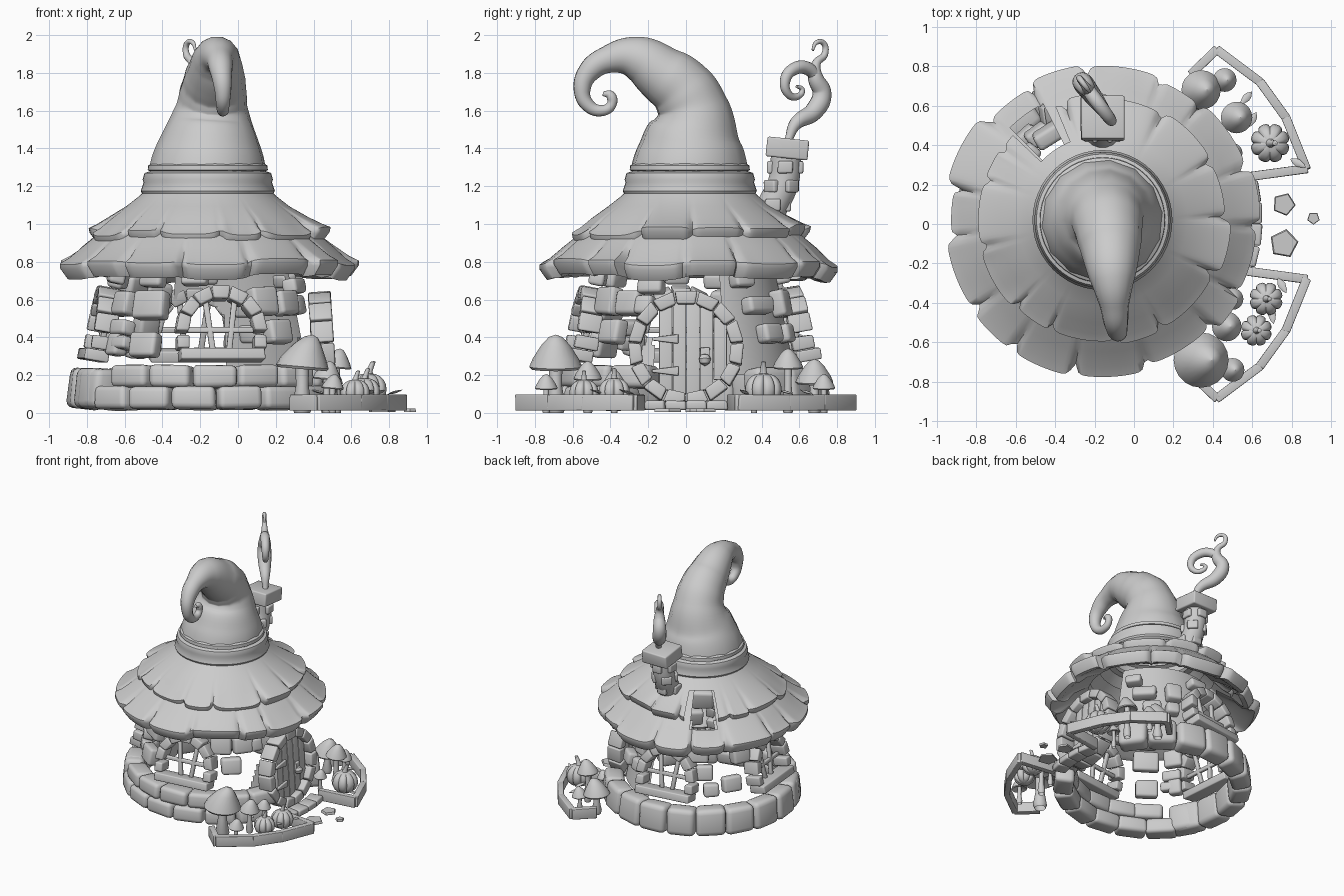
import bpy, bmesh, math, random
from math import sin, cos, radians, pi
from mathutils import Matrix, Vector

random.seed(7)
if "Cube" in bpy.data.objects:
    bpy.data.objects.remove(bpy.data.objects["Cube"])

CENTRE = Vector((-0.16, 0.02, 0))
grey = bpy.data.materials.new("plain_grey")
grey.use_nodes = True
grey.diffuse_color = (0.6, 0.6, 0.6, 1)
grey.node_tree.nodes["Principled BSDF"].inputs["Base Color"].default_value = (0.6, 0.6, 0.6, 1)


def finish(name, bm, angle=40):
    mesh = bpy.data.meshes.new(name)
    bm.to_mesh(mesh)
    bm.free()
    obj = bpy.data.objects.new(name, mesh)
    bpy.context.collection.objects.link(obj)
    smooth(obj, angle)


def smooth(obj, angle=40):
    obj.data.materials.append(grey)
    bpy.ops.object.select_all(action='DESELECT')
    bpy.context.view_layer.objects.active = obj
    obj.select_set(True)
    bpy.ops.object.shade_smooth_by_angle(angle=radians(angle))


def T(x, y, z):
    return Matrix.Translation((x, y, z))


def R(deg, axis):
    return Matrix.Rotation(radians(deg), 4, axis)


def on_ring(deg, radius, z, lean=0):
    """Frame on the round wall: x along the wall, y outward, z up."""
    return Matrix.Translation(CENTRE) @ R(deg - 90, 'Z') @ T(0, radius, z) @ R(lean, 'X')


def wall_radius(z):
    return 0.64 - 0.21 * z


def block(bm, frame, size, taper=1.0, jitter=0.06, soft=0.25):
    """Rounded, slightly uneven stone or beam, bevelled in its own space."""
    part = bmesh.new()
    bmesh.ops.create_cube(part, size=1)
    for v in part.verts:
        if v.co.z < 0:
            v.co.x *= taper
        v.co = [c * s * (1 + random.uniform(-jitter, jitter)) for c, s in zip(v.co, size)]
    part.normal_update()
    bmesh.ops.bevel(part, geom=part.edges[:], offset=min(size) * soft, segments=3, profile=0.5, affect='EDGES')
    part.transform(frame)
    mesh = bpy.data.meshes.new("part")
    part.to_mesh(mesh)
    part.free()
    bm.from_mesh(mesh)
    bpy.data.meshes.remove(mesh)


def grid(bm, rows, wrap=False, keep=None):
    made = [[bm.verts.new(p) for p in row] for row in rows]
    for i in range(len(made) - 1):
        n = len(made[i])
        for j in range(n if wrap else n - 1):
            if keep is None or keep(i, j):
                k = (j + 1) % n
                bm.faces.new((made[i][j], made[i][k], made[i + 1][k], made[i + 1][j]))
    bmesh.ops.recalc_face_normals(bm, faces=bm.faces[:])


def lathe(bm, profile, frame, sides=24, ribs=0, lean=0):
    rows = []
    for r, z in profile:
        ring = []
        for j in range(sides):
            a = 2 * pi * j / sides
            q = r * (1 - 0.16 * (1 - abs(sin(a * ribs / 2))) ** 2) if ribs else r
            ring.append(frame @ Vector((q * cos(a) + lean * z * z, q * sin(a), z)))
        rows.append(ring)
    grid(bm, rows, wrap=True)


def tube(name, path):
    """Tapered tube through points (x, y, z, radius)."""
    curve = bpy.data.curves.new(name, 'CURVE')
    curve.dimensions = '3D'
    curve.bevel_depth = 1
    curve.bevel_resolution = 5
    curve.use_fill_caps = True
    curve.resolution_u = 8
    spline = curve.splines.new('BEZIER')
    spline.radius_interpolation = 'CARDINAL'
    spline.bezier_points.add(len(path) - 1)
    for point, (x, y, z, r) in zip(spline.bezier_points, path):
        point.co, point.radius = (x, y, z), r
        point.handle_left_type = point.handle_right_type = 'AUTO'
    obj = bpy.data.objects.new(name, curve)
    bpy.context.collection.objects.link(obj)
    bpy.ops.object.select_all(action='DESELECT')
    bpy.context.view_layer.objects.active = obj
    obj.select_set(True)
    bpy.ops.object.convert(target='MESH')
    smooth(bpy.context.object, 50)


# Roof tiers with uneven petal shingles; weight says how much a row follows the petals
def petal_tier(name, profile, count, keep):
    n = 240
    cuts = [(k + random.uniform(-0.25, 0.25)) / count for k in range(count)]
    length = [random.uniform(-0.015, 0.05) for _ in cuts]
    lift = [random.uniform(-0.04, 0.025) for _ in cuts]
    rows = []
    for radius, z, weight in profile:
        ring = []
        for j in range(n):
            u = (j / n - cuts[0]) % 1
            k = max(i for i in range(count) if cuts[i] - cuts[0] <= u + 1e-9)
            start = cuts[k] - cuts[0]
            end = cuts[k + 1] - cuts[0] if k + 1 < count else 1
            s = abs(2 * (u - start) / (end - start) - 1)
            notch = s ** 12
            r = radius * (1 - weight * (0.1 * notch + length[k] * (1 - notch)))
            h = z + weight * (lift[k] * (1 - s ** 4) - 0.01 * notch)
            a = 2 * pi * j / n
            ring.append(CENTRE + Vector((r * cos(a), r * sin(a), h)))
        rows.append(ring)
    bm = bmesh.new()
    grid(bm, rows, True, lambda i, j: keep(i, j * 360 / n))
    finish(name, bm, 45)


petal_tier("lower_roof", [(0.40, 1.09, 0), (0.48, 1.03, 0), (0.58, 0.95, 0), (0.67, 0.885, 0.25),
           (0.75, 0.83, 0.8), (0.80, 0.805, 1), (0.80, 0.78, 1), (0.76, 0.725, 1), (0.72, 0.735, 1),
           (0.62, 0.80, 0.4), (0.48, 0.87, 0)], 15, lambda i, a: not (i in (0, 1, 2, 8, 9) and 116 < a < 134))
petal_tier("upper_roof", [(0.31, 1.20, 0), (0.36, 1.15, 0), (0.43, 1.095, 0), (0.53, 1.035, 0.3),
           (0.60, 0.995, 0.8), (0.645, 0.975, 1), (0.64, 0.95, 1), (0.61, 0.91, 1), (0.57, 0.93, 1),
           (0.47, 1.0, 0.5)], 13, lambda i, a: not (i > 1 and 112 < a < 136))

# Pointed hat with a rolled band and curled tip
bm = bmesh.new()
lathe(bm, [(0.30, 1.16), (0.345, 1.155), (0.355, 1.175), (0.34, 1.22), (0.345, 1.235), (0.335, 1.27),
           (0.305, 1.28), (0.318, 1.285), (0.316, 1.31), (0.28, 1.33)],
      Matrix.Translation(CENTRE), 48)
finish("hat_band", bm)
tube("hat_cone", [(-.16, .02, 1.27, .315), (-.15, .03, 1.43, .27), (-.14, .035, 1.6, .2), (-.13, -.02, 1.71, .175),
     (-.12, -.12, 1.79, .155), (-.11, -.27, 1.88, .118), (-.1, -.40, 1.875, .078), (-.09, -.51, 1.81, .06),
     (-.08, -.55, 1.71, .045), (-.08, -.52, 1.63, .036), (-.08, -.45, 1.6, .03), (-.08, -.395, 1.63, .026),
     (-.08, -.4, 1.68, .026), (-.08, -.44, 1.69, .012)])

# Chimney with stones, cap and curling smoke
tube("chimney_shaft", [(-.16, .40, .98, .085), (-.16, .46, 1.1, .085), (-.16, .515, 1.22, .083), (-.16, .53, 1.36, .082)])
bm = bmesh.new()
for k, (y, z) in enumerate([(.46, 1.1), (.505, 1.2), (.525, 1.3)]):
    for deg in range(0, 360, 90):
        block(bm, T(-.16, y, z) @ R(deg + 45 * k, 'Z') @ T(0, .076, 0), (.08, .04, .065))
finish("chimney_stones", bm)
bm = bmesh.new()
block(bm, T(-.16, .535, 1.4) @ R(-6, 'X'), (.22, .22, .105), jitter=.04, soft=.1)
finish("chimney_cap", bm)


def smoke(points):
    return [(-.12 - .75 * (y - .53), y, z, r) for y, z, r in points]


tube("smoke_plume", smoke([(.54, 1.44, .02), (.58, 1.53, .035), (.68, 1.6, .05), (.72, 1.69, .05), (.685, 1.78, .04),
     (.69, 1.85, .024), (.735, 1.9, .018), (.73, 1.955, .015), (.69, 1.96, .012), (.67, 1.92, .007)]))
tube("smoke_curl", smoke([(.71, 1.74, .03), (.65, 1.82, .035), (.57, 1.82, .033), (.525, 1.76, .028), (.54, 1.69, .022),
     (.59, 1.675, .018), (.615, 1.71, .014), (.585, 1.73, .008)]))


# Surviving plaster wall beside the door, open around the rear window
def wall_kept(i, j):
    a, z = -34 + 2 * j, 0.2 + 0.04 * i
    if a < -20:
        return z < 0.42 - abs(a + 25) * 0.02
    width = 0.19 if z < 0.45 else 0.19 - max(0, z - 0.5)
    in_window = abs(radians(a - 98)) * 0.55 < width and z < 0.62
    return 18 < a < 112 and not in_window


bm = bmesh.new()
grid(bm, [[on_ring(-34 + 2 * j, wall_radius(.2 + .04 * i) - .03, .2 + .04 * i).translation for j in range(76)]
          for i in range(17)], keep=wall_kept)
finish("plaster_wall", bm)

# Foundation: one row of big stones at the rear, two rows at the front
bm = bmesh.new()
for k in range(10):
    block(bm, on_ring(38 + 18.5 * k, .66, .128, 6), (.22, .15, .215))
for k in range(6):
    for row in range(2):
        deg = -136 + 20 * k + 9 * row
        block(bm, on_ring(deg, .66 - .02 * row, .078 + .112 * row, 5), (.23, .15, .12))
block(bm, on_ring(-151, .66, .128, 5), (.2, .15, .21))
finish("foundation_stones", bm)

# Loose wall stones: angle, height, width, tallness
bm = bmesh.new()
for deg, z, w, h in [(-125, .57, .2, .15), (-126, .71, .14, .09), (-126, .36, .17, .13), (-146, .45, .14, .08),
                     (-148, .58, .14, .13), (-143, .37, .12, .07), (-56, .59, .16, .15), (-38, .58, .15, .13),
                     (-24, .67, .14, .08), (-48, .43, .15, .13), (-27, .57, .1, .1), (44, .57, .18, .09),
                     (50, .42, .14, .1), (68, .58, .12, .14), (66, .42, .1, .1), (122, .62, .16, .14),
                     (127, .47, .13, .12), (141, .68, .15, .1), (148, .37, .15, .12), (158, .58, .15, .14),
                     (132, .34, .12, .1), (212, .36, .1, .12), (-98, .71, .14, .07), (163, .7, .13, .08),
                     (34, .7, .12, .07), (92, .72, .14, .07), (188, .72, .13, .07)]:
    block(bm, on_ring(deg, wall_radius(z), z, 12), (w, .085, h))
finish("wall_stones", bm)

# Arched windows
for name, deg in (("front", -83), ("rear", 98), ("side", 185)):
    bm = bmesh.new()
    frame = on_ring(deg, .565, .43, 10)
    for t in range(-78, 90, 26):
        block(bm, frame @ R(t, 'Y') @ T(0, 0, .205), (.1, .12, .068), .78, .04, .15)
    for side in (-1, 1):
        block(bm, frame @ T(.205 * side, 0, -.06), (.065, .12, .07), soft=.15)
    block(bm, frame @ T(0, .02, -.13), (.45, .13, .06), jitter=.02, soft=.15)
    finish(name + "_window_stones", bm)
    bm = bmesh.new()
    block(bm, frame @ T(0, -.01, .01), (.35, .03, .03), jitter=.02)
    for x in (-.06, .06):
        block(bm, frame @ T(x, -.01, .03) @ R(x * 120, 'Y'), (.03, .03, .28), jitter=.02)
    finish(name + "_window_bars", bm)

# Round door, ring of stones, hinges, knocker and step
bm = bmesh.new()
door = T(.45, 0, .34) @ R(-90, 'Z') @ R(4, 'X')
for t in range(0, 360, 24):
    block(bm, door @ R(t, 'Y') @ T(0, 0, .268), (.118, .12, .068), .78, .04, .15)
finish("door_frame_stones", bm)
bm = bmesh.new()
for k in range(1, 6):
    x = -.179 + .072 * k
    block(bm, door @ T(-x, -.01, 0), (.07, .04, 2 * math.sqrt(.245 ** 2 - x * x)), jitter=.01, soft=.12)
finish("door_planks", bm)
bm = bmesh.new()
for z in (-.12, .05):
    block(bm, door @ T(.11, .018, z) @ R(-90, 'Y'), (.05, .02, .14), .3, .02)
block(bm, door @ T(-.1, .02, -.03), (.05, .02, .07))
lathe(bm, [(.0, -.03), (.025, -.015), (.032, .01), (.02, .03), (.0, .035)], door @ T(-.1, .03, -.065), 12)
finish("door_ironwork", bm)
bm = bmesh.new()
for deg in (-12, -4, 4, 12):
    block(bm, on_ring(deg - 1.5, .755, .04), (.11, .11, .05))
finish("door_step", bm)
bm = bmesh.new()
for x, y, s in ((.76, .1, .06), (.76, -.1, .075), (.91, .03, .033)):
    lathe(bm, [(0, .005), (s, .005), (s, .015), (s * .9, .024), (0, .024)], T(x, y, 0) @ R(x * 50 + y * 300, 'Z'), 5)
finish("path_stones", bm)

# Garden borders of split beams
bm = bmesh.new()
for s in (-1, 1):
    path = [(.29, .76), (.42, .885), (.64, .72), (.77, .54), (.875, .28), (.58, .24)]
    for (x0, y0), (x1, y1) in zip(path, path[1:]):
        run = math.hypot(x1 - x0, y1 - y0)
        turn = math.degrees(math.atan2((y1 - y0) * s, x1 - x0))
        block(bm, T((x0 + x1) / 2, s * (y0 + y1) / 2, .055) @ R(turn, 'Z'), (run + .01, .045, .085), jitter=.03, soft=.12)
finish("garden_borders", bm)

# Mushrooms: x, y, cap radius, cap base height
caps, stems = bmesh.new(), bmesh.new()
for x, y, r, z in [(.34, -.69, .14, .24), (.5, -.74, .06, .13), (.47, -.52, .075, .18), (.5, -.38, .055, .16),
                   (.34, .68, .1, .16), (.46, .73, .06, .13), (.52, .54, .08, .24), (.5, .36, .05, .13)]:
    h = r * 1.2
    lathe(caps, [(0, .25 * h), (.5 * r, .1 * h), (.93 * r, -.05 * h), (r, .03 * h), (.86 * r, .3 * h),
                 (.54 * r, .72 * h), (.26 * r, .98 * h), (0, 1.06 * h)], T(x, y, z) @ R(5, 'Y'), 20, lean=1.2)
    lathe(stems, [(.3 * r, 0), (.38 * r, .03), (.24 * r, z * .6), (.26 * r, z + .25 * h)], T(x, y, 0), 12)
finish("mushroom_caps", caps)
finish("mushroom_stems", stems)

# Ribbed pumpkins with stems and leaves
bodies, tops, leaves = bmesh.new(), bmesh.new(), bmesh.new()
for x, y, r in [(.69, .41, .1), (.67, -.38, .085), (.62, -.54, .08)]:
    profile = [(r * max(0.02, cos(t)) ** .8, r * .85 * sin(t)) for t in [pi * (i / 10 - .5) for i in range(11)]]
    lathe(bodies, profile, T(x, y, .04 + .85 * r), 64, 8)
    lathe(tops, [(.3 * r, 0), (.18 * r, .3 * r), (.13 * r, .8 * r), (0, .85 * r)], T(x, y, .03 + 1.6 * r), 10, lean=4)
for x, y in [(.83, .31), (.57, .64), (.6, .53), (.43, -.46), (.75, -.31), (.7, -.46)]:
    lathe(leaves, [(0, -.045), (.016, -.02), (.02, 0), (.012, .03), (0, .05)],
          T(x, y, .11) @ R(x * 400, 'Z') @ R(75, 'Y') @ Matrix.Diagonal((.35, 1, 1, 1)), 8)
finish("pumpkins", bodies)
finish("pumpkin_stems", tops)
finish("garden_leaves", leaves)
